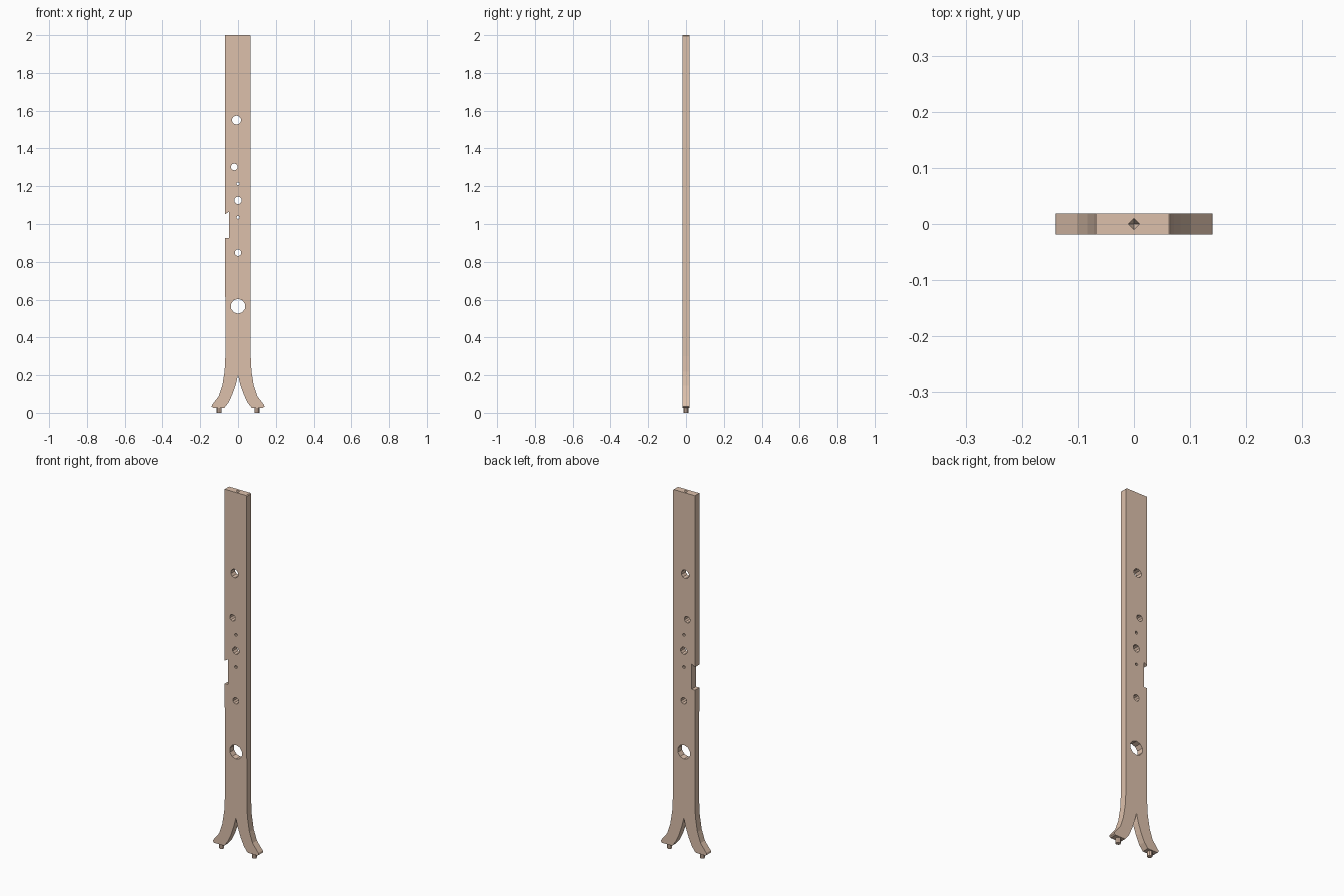
import bpy, bmesh, math
from mathutils import Matrix

if "Cube" in bpy.data.objects:
    bpy.data.objects.remove(bpy.data.objects["Cube"])

HALF = 0.019  # half thickness of the plank

wood = bpy.data.materials.new("wood")
wood.diffuse_color = (0.72, 0.53, 0.41, 1)
wood.use_nodes = True
wood.node_tree.nodes["Principled BSDF"].inputs["Base Color"].default_value = wood.diffuse_color


def make_object(name, bm, mat=wood):
    bmesh.ops.recalc_face_normals(bm, faces=bm.faces)
    me = bpy.data.meshes.new(name)
    bm.to_mesh(me)
    bm.free()
    if mat:
        me.materials.append(mat)
    ob = bpy.data.objects.new(name, me)
    bpy.context.collection.objects.link(ob)
    return ob


# Forked plank: outline in x/z, extruded through y
outer = [(0.067, 0.30), (0.071, 0.22), (0.083, 0.145), (0.102, 0.088),
         (0.138, 0.042), (0.14, 0.033), (0.132, 0.027)]
inner = [(0.072, 0.027), (0.05, 0.055), (0.03, 0.098), (0.012, 0.15)]
leg = outer + inner
outline = [(0.062, 2.0), (0.066, 1.996)] + leg + [(0, 0.2)]
outline += [(-x, z) for x, z in reversed(leg)]
outline += [(-0.068, 0.925), (-0.048, 0.925), (-0.048, 1.065),
            (-0.068, 1.052), (-0.068, 2.0)]          # side notch
bm = bmesh.new()
face = bm.faces.new([bm.verts.new((x, -HALF, z)) for x, z in outline])
ext = bmesh.ops.extrude_face_region(bm, geom=[face])
bmesh.ops.translate(bm, vec=(0, 2 * HALF, 0),
                    verts=[g for g in ext["geom"] if isinstance(g, bmesh.types.BMVert)])
plank = make_object("forked_plank", bm)

# Through holes (x, z, radius, sides) and the pointed pit in the top end
holes = [(-0.008, 1.55, 0.024, 10), (-0.02, 1.302, 0.018, 10),
         (0, 1.213, 0.008, 8), (0, 1.125, 0.02, 10), (0, 1.035, 0.008, 8),
         (0, 0.848, 0.018, 10), (0, 0.565, 0.039, 10)]
bm = bmesh.new()
for x, z, r, n in holes:
    bmesh.ops.create_cone(bm, cap_ends=True, segments=n, radius1=r, radius2=r, depth=0.1,
                          matrix=Matrix.Translation((x, 0, z)) @ Matrix.Rotation(math.pi / 2, 4, 'X'))
bmesh.ops.create_cone(bm, cap_ends=True, segments=4, radius1=0.0, radius2=0.02, depth=0.04,
                      matrix=Matrix.Translation((0, 0, 2.0)))
cutter = make_object("hole_cutter", bm, None)
cutter.hide_render = True
cutter.display_type = 'WIRE'
mod = plank.modifiers.new("holes", 'BOOLEAN')
mod.operation = 'DIFFERENCE'
mod.solver = 'EXACT'
mod.object = cutter

# Bake the holes so only finished parts remain
dg = bpy.context.evaluated_depsgraph_get()
baked = bpy.data.meshes.new_from_object(plank.evaluated_get(dg))
plank.modifiers.clear()
plank.data = baked
bpy.data.objects.remove(cutter)

# Small pegs under both feet
for side, label in ((-1, "left"), (1, "right")):
    bm = bmesh.new()
    bmesh.ops.create_cone(bm, cap_ends=True, segments=8, radius1=0.013, radius2=0.013, depth=0.032,
                          matrix=Matrix.Translation((side * 0.1, 0, 0.016)))
    make_object(label + "_foot_peg", bm)
